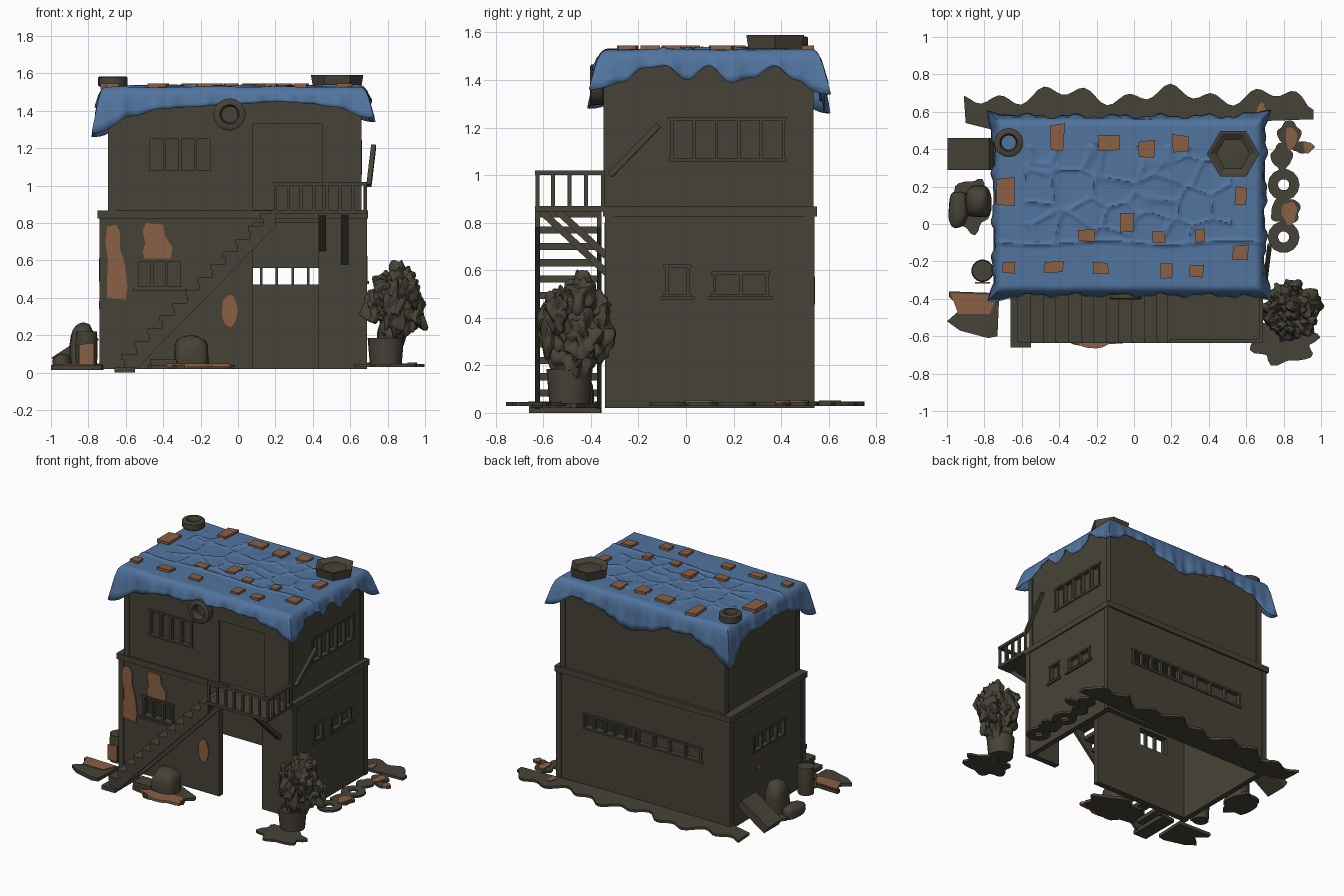
import bpy, bmesh, math, random
from mathutils import Vector, Matrix, noise

if "Cube" in bpy.data.objects:
    bpy.data.objects.remove(bpy.data.objects["Cube"])

random.seed(4)

def material(name, rgb):
    m = bpy.data.materials.new(name)
    m.diffuse_color = (*rgb, 1)
    m.use_nodes = True
    m.node_tree.nodes["Principled BSDF"].inputs["Base Color"].default_value = m.diffuse_color
    return m

OLIVE = material("dark olive", (0.062, 0.055, 0.038))
BLUE = material("tarp blue", (0.083, 0.175, 0.345))
CLAY = material("clay brown", (0.255, 0.115, 0.057))

def finish(name, bm, mat, smooth=False):
    bmesh.ops.recalc_face_normals(bm, faces=bm.faces)
    me = bpy.data.meshes.new(name)
    bm.to_mesh(me)
    bm.free()
    ob = bpy.data.objects.new(name, me)
    bpy.context.collection.objects.link(ob)
    me.materials.append(mat)
    if smooth:
        bpy.ops.object.select_all(action='DESELECT')
        ob.select_set(True)
        bpy.context.view_layer.objects.active = ob
        bpy.ops.object.shade_smooth_by_angle(angle=math.radians(40))
    return ob

def boxes(name, items, mat=OLIVE):
    """Axis-aligned boxes (x0,x1,y0,y1,z0,z1) joined in one object."""
    bm = bmesh.new()
    for a, b, c, d, e, f in items:
        m = Matrix.Translation(((a+b)/2, (c+d)/2, (e+f)/2)) @ Matrix.Diagonal((b-a, d-c, f-e, 1))
        bmesh.ops.create_cube(bm, size=1, matrix=m)
    return finish(name, bm, mat)

def beam(name, a, b, w, h, mat=OLIVE):
    a, b = Vector(a), Vector(b)
    rot = (b - a).to_track_quat('Y', 'Z').to_matrix().to_4x4()
    bm = bmesh.new()
    bmesh.ops.create_cube(bm, size=1, matrix=Matrix.Translation((a+b)/2) @ rot
                          @ Matrix.Diagonal((w, (b-a).length, h, 1)))
    return finish(name, bm, mat)

def prism(name, pts, axis, lo, hi, mat=OLIVE):
    """Outline extruded along an axis."""
    put = {'x': lambda p, q: (q, *p), 'y': lambda p, q: (p[0], q, p[1]), 'z': lambda p, q: (*p, q)}[axis]
    bm = bmesh.new()
    low = [bm.verts.new(put(p, lo)) for p in pts]
    top = [bm.verts.new(put(p, hi)) for p in pts]
    bm.faces.new(low)
    bm.faces.new(top)
    for i in range(len(pts)):
        j = (i + 1) % len(pts)
        bm.faces.new((low[i], low[j], top[j], top[i]))
    return finish(name, bm, mat)

def blob(cx, cy, rx, ry, wob=0.15, lobes=5, n=36):
    ph = random.uniform(0, 6.28)
    out = []
    for i in range(n):
        a = i * math.tau / n
        r = 1 + wob * math.sin(lobes*a + ph) + wob*0.4*math.sin((lobes+3)*a)
        out.append((cx + rx*r*math.cos(a), cy + ry*r*math.sin(a)))
    return out

def lathe(name, prof, n, loc, closed=False, rot=None, mat=OLIVE, smooth=True):
    bm = bmesh.new()
    rings = [[bm.verts.new((r*math.cos(k*math.tau/n), r*math.sin(k*math.tau/n), z)) for k in range(n)]
             for r, z in prof]
    for i in range(len(prof) if closed else len(prof)-1):
        p, q = rings[i], rings[(i+1) % len(prof)]
        for k in range(n):
            bm.faces.new((p[k], p[(k+1) % n], q[(k+1) % n], q[k]))
    bmesh.ops.remove_doubles(bm, verts=bm.verts, dist=1e-5)
    bm.transform(Matrix.Translation(loc) @ (rot or Matrix()))
    return finish(name, bm, mat, smooth)

def cut(ob, cutter):
    m = ob.modifiers.new("cut", 'BOOLEAN')
    m.operation, m.solver, m.object = 'DIFFERENCE', 'EXACT', cutter
    cutter.hide_render = True
    cutter.hide_viewport = True

# wall planes for each storey
PLANE = [dict(front=-0.335, back=0.535, left=-0.735, right=0.685),
         dict(front=-0.34, back=0.53, left=-0.69, right=0.655)]

def wallbox(side, s, a0, a1, z0, z1, d0, d1):
    """Box on a wall; d0..d1 is the distance outward from the wall plane."""
    p, sg = PLANE[s][side], 1 if side in ('back', 'right') else -1
    q0, q1 = sorted((p + sg*d0, p + sg*d1))
    return (a0, a1, q0, q1, z0, z1) if side in ('front', 'back') else (q0, q1, a0, a1, z0, z1)

holes, frames = [[], []], []

def window(side, s, a0, a1, z0, z1, panes, depth=0.025, sill=False):
    holes[s].append(wallbox(side, s, a0, a1, z0, z1, -depth, 0.05))
    f = 0.014
    def w(*v):
        frames.append(wallbox(side, s, *v, -0.02, 0.008))
    w(a0-f, a1+f, z1, z1+f)
    w(a0-f, a1+f, z0-f, z0)
    for k in range(panes + 1):
        c = a0 + (a1-a0)*k/panes
        w(c-f/2, c+f/2, z0, z1)
    if sill:
        frames.append(wallbox(side, s, a0-0.025, a1+0.025, z0-0.025, z0-0.01, -0.01, 0.015))

# windows
window('front', 0, -0.54, -0.30, 0.46, 0.59, 3, 0.06, True)
window('front', 1, -0.48, -0.14, 1.08, 1.25, 4)
window('right', 1, -0.06, 0.41, 1.07, 1.23, 5)
window('right', 0, -0.08, 0.01, 0.50, 0.61, 1, sill=True)
window('right', 0, 0.12, 0.34, 0.50, 0.58, 2, sill=True)
window('back', 0, 0.04, 0.46, 0.47, 0.56, 5, 0.06)
window('back', 0, -0.50, 0.02, 0.47, 0.56, 4)
window('left', 0, -0.10, 0.25, 0.50, 0.60, 4)
boxes("window_frames", frames)

# doorway below, recessed door above
holes[0].append(wallbox('front', 0, 0.08, 0.43, -0.1, 0.80, -0.08, 0.05))
holes[1].append(wallbox('front', 1, 0.08, 0.45, 0.87, 1.33, -0.015, 0.05))

# two storeys, the lower one hollow and open below
lower = boxes("lower_storey", [(-0.735, 0.685, -0.335, 0.535, 0.02, 0.85)])
cut(lower, boxes("lower_room_cutter", [(-0.695, 0.645, -0.29, 0.495, -0.1, 0.82)]))
cut(lower, boxes("lower_hole_cutter", holes[0]))
upper = boxes("upper_storey", [(-0.69, 0.655, -0.34, 0.53, 0.845, 1.515)])
cut(upper, boxes("upper_recess_cutter", holes[1]))
band = boxes("floor_band", [(-0.752, 0.695, -0.35, 0.55, 0.825, 0.868)])
cut(band, boxes("band_cutter", [(-0.7, 0.65, -0.3, 0.5, 0.8, 0.84)]))
posts = []
for s, (z0, z1) in enumerate([(0.02, 0.83), (0.86, 1.50)]):
    P = PLANE[s]
    for x, sx in ((P['left'], 1), (P['right'], -1)):
        for y, sy in ((P['front'], 1), (P['back'], -1)):
            xs, ys = sorted((x-sx*0.006, x+sx*0.035)), sorted((y-sy*0.006, y+sy*0.035))
            posts.append((*xs, *ys, z0, z1))
boxes("corner_posts", posts)

# worn plaster patches
prism("plaster_patch_tall", [(-0.70, 0.40), (-0.60, 0.39), (-0.59, 0.46), (-0.605, 0.58), (-0.63, 0.66), (-0.63, 0.75),
      (-0.65, 0.79), (-0.70, 0.78), (-0.71, 0.70), (-0.695, 0.60), (-0.70, 0.5)], 'y', -0.343, -0.334, CLAY)
prism("plaster_patch_upper", [(-0.50, 0.61), (-0.36, 0.61), (-0.35, 0.67), (-0.39, 0.73), (-0.40, 0.79),
      (-0.49, 0.80), (-0.51, 0.76), (-0.495, 0.69), (-0.51, 0.65)], 'y', -0.343, -0.334, CLAY)
prism("plaster_patch_oval", blob(-0.045, 0.33, 0.041, 0.085, 0.03), 'y', -0.343, -0.334, CLAY)
prism("plaster_patch_side", blob(0.2, 0.36, 0.02, 0.02, 0.1), 'x', -0.742, -0.734, CLAY)

# tarp: wrinkled sheet with a hanging skirt
X0, X1, Y0, Y1, NX, NY = -0.73, 0.68, -0.36, 0.555, 140, 92
HEM = [[1.28, 1.37, 1.41, 1.42, 1.43, 1.44, 1.45, 1.44, 1.42, 1.36],
       [1.36, 1.39, 1.45, 1.46, 1.40, 1.46, 1.39, 1.41, 1.46, 1.40, 1.34],
       [1.34, 1.43, 1.42, 1.36, 1.31, 1.35, 1.40, 1.40, 1.36, 1.26],
       [1.26, 1.37, 1.42, 1.40, 1.43, 1.41, 1.37, 1.28]]

def hem(side, t):
    k = HEM[side]
    f = t * (len(k) - 1)
    i = min(int(f), len(k) - 2)
    w = (1 - math.cos((f-i)*math.pi)) / 2
    return k[i]*(1-w) + k[i+1]*w

def sheet_z(x, y):
    z = 1.525 + 0.006*noise.noise((x*5, y*5, 0))
    if -0.58 < x < 0.52 and -0.1 < y < 0.42:
        d = noise.voronoi((x*5.5, y*6.5, 0.5))[0]
        z += 0.010*max(0, 1 - (d[1]-d[0])/0.15)
    z += 0.010*max(0, 1 - abs(y + 0.10 + 0.01*math.sin(x*9))/0.016)
    edge = min(x-X0, X1-x, y-Y0, Y1-y)
    return z - 0.02*max(0, 1 - edge/0.03)**2

bm = bmesh.new()
g = [[bm.verts.new((x, y, sheet_z(x, y))) for y in [Y0+(Y1-Y0)*j/NY for j in range(NY+1)]]
     for x in [X0+(X1-X0)*i/NX for i in range(NX+1)]]
for i in range(NX):
    for j in range(NY):
        bm.faces.new((g[i][j], g[i+1][j], g[i+1][j+1], g[i][j+1]))
rim = ([(g[i][0], 0, i/NX) for i in range(NX)] + [(g[NX][j], 1, j/NY) for j in range(NY)]
       + [(g[NX-i][NY], 2, i/NX) for i in range(NX)] + [(g[0][NY-j], 3, j/NY) for j in range(NY)])
cols = []
for k, (v, side, t) in enumerate(rim):
    u, w = (2*(v.co.x-X0)/(X1-X0) - 1), (2*(v.co.y-Y0)/(Y1-Y0) - 1)
    n = Vector((math.copysign(abs(u)**14, u), math.copysign(abs(w)**14, w), 0))
    c = abs(u*w)**10
    wave = 0.009*math.sin(k*0.27) + 0.005*math.sin(k*0.71)
    col = [v]
    for f in (0.25, 0.5, 0.75, 1.0):
        p = v.co + n*(0.006 + f*(0.014 + 0.03*c + wave))
        p.z = v.co.z + (hem(side, t) - v.co.z)*f
        col.append(bm.verts.new(p))
    cols.append(col)
for k in range(len(cols)):
    a, b = cols[k], cols[(k+1) % len(cols)]
    for f in range(4):
        bm.faces.new((a[f], a[f+1], b[f+1], b[f]))
tarp = finish("tarp", bm, BLUE, True)
sol = tarp.modifiers.new("thickness", 'SOLIDIFY')
sol.thickness, sol.offset = 0.007, 0

# bricks weighing down the tarp
for x, y, w, d in [(-.41, .46, .08, .16), (-.13, .43, .13, .09), (.07, .40, .09, .10), (.25, .43, .09, .10),
                   (-.69, .17, .10, .16), (.57, .15, .07, .11), (-.04, .01, .08, .12), (-.25, -.06, .10, .07),
                   (.13, -.07, .08, .07), (.35, -.06, .06, .07), (.57, -.15, .09, .08), (-.67, -.23, .08, .07),
                   (-.43, -.23, .11, .07), (-.18, -.24, .10, .07), (.17, -.25, .07, .09), (.33, -.25, .09, .07)]:
    pts = [(x + sx*w/2*random.uniform(.75, 1.05), y + sy*d/2*random.uniform(.75, 1.05))
           for sx, sy in ((-1, -1), (1, -1), (1, 1), (-1, 1))]
    prism("roof_brick", pts, 'z', 1.515, 1.546, CLAY)

# tyres and bent basin
TYRE = [(.045, 0), (.072, 0), (.078, .006), (.078, .048), (.07, .054), (.048, .054), (.045, .05), (.04, .02)]
lathe("roof_tyre", TYRE, 16, (-0.67, 0.435, 1.53), True)
lathe("hanging_tyre", [(r*1.1, z*1.1) for r, z in TYRE], 20, (-0.045, -0.345, 1.38), True,
      Matrix.Rotation(math.pi/2, 4, 'X'))
lathe("roof_basin", [(0, 1.53), (.13, 1.53), (.14, 1.59), (.125, 1.59), (.09, 1.57), (.02, 1.575), (0, 1.575)],
      6, (0.53, 0.375, 0), smooth=False)

# staircase with open risers
N, sx, sz, dx, dz = 12, -0.61, 0.03, 0.0675, 0.0685
saw = []
for i in range(N):
    saw += [(sx+i*dx, sz+i*dz), (sx+i*dx, sz+(i+1)*dz)]
saw += [(0.20, 0.852), (0.20, 0.78), (-0.54, 0.02), (-0.65, 0.0), (-0.65, 0.03)]
for y in (-0.635, -0.375):
    prism("stair_stringer", saw, 'y', y, y+0.02)
boxes("stair_treads", [(sx+i*dx-0.012, sx+(i+1)*dx, -0.63, -0.365, sz+(i+1)*dz-0.03, sz+(i+1)*dz)
                       for i in range(N)])
boxes("stair_foot", [(-0.66, -0.55, -0.66, -0.36, 0.0, 0.03)])

# balcony, railing and brackets
boxes("balcony_floor", [(0.18, 0.69, -0.635, -0.33, 0.848, 0.87)])
rail = [(0.19, 0.69, -0.635, -0.615, 1.0, 1.02), (0.67, 0.69, -0.635, -0.34, 1.0, 1.02)]
rail += [(x-.008, x+.008, -0.633, -0.617, 0.86, 1.01) for x in [0.20 + 0.069*k for k in range(8)]]
rail += [(0.672, 0.688, y-.008, y+.008, 0.86, 1.01) for y in (-0.56, -0.49, -0.42, -0.35)]
boxes("balcony_railing", rail)
for x, l in ((0.45, 0.20), (0.57, 0.27)):
    beam("balcony_bracket", (x, -0.34-l, 0.85), (x, -0.335, 0.86-l), 0.04, 0.03)
beam("leaning_pole", (0.70, -0.32, 1.0), (0.725, -0.115, 1.21), 0.025, 0.025)

# potted plant
lathe("plant_pot", [(0, .04), (.085, .04), (.097, .185), (.08, .185), (.078, .16), (0, .16)], 20, (0.79, -0.49, 0))
bm = bmesh.new()
for x, y, z, r, h in [(.83, -.47, .28, .08, .13), (.75, -.47, .36, .07, .09), (.93, -.44, .32, .07, .10),
                      (.88, -.45, .48, .065, .11), (.80, -.40, .44, .07, .08), (.84, -.37, .33, .06, .10),
                      (.83, -.56, .35, .06, .12), (.91, -.53, .43, .06, .08), (.78, -.53, .45, .05, .07)]:
    vs = bmesh.ops.create_icosphere(bm, subdivisions=4, radius=1)['verts']
    for v in vs:
        k = 1 + 0.75*noise.noise(v.co*2.0 + Vector((x, y, z))*30)
        v.co = Vector((x + v.co.x*r*k, y + v.co.y*r*k, z + v.co.z*h*k))
finish("plant_foliage", bm, OLIVE, True)

# ground debris patches
back = [(-0.74, 0.50), (0.96, 0.56), (0.96, 0.61)]
for i in range(61):
    x = 0.93 - i*1.84/60
    back.append((x, 0.69 + 0.03*math.sin(i*0.85) + 0.03*math.sin(i*0.33) - 0.06*(abs(x)/0.93)**10))
prism("back_ground_patch", back + [(-0.9, 0.54)], 'z', 0.03, 0.048)
for x, y, rx, ry in [(.83, .48, .06, .07), (.79, .36, .055, .07), (.90, .41, .06, .03), (.81, .07, .08, .07)]:
    prism("right_ground_patch", blob(x, y, rx, ry, .1, 4), 'z', 0.03, 0.046)
for y in (.21, -.07):
    lathe("right_ground_ring", [(.03, .03), (.085, .03), (.085, .046), (.03, .046)], 14, (0.80, y, 0), True)
for x, y, rx, ry in [(.84, .46, .03, .06), (.93, .41, .025, .03), (.83, .06, .04, .06), (.68, .60, .025, .045)]:
    prism("clay_shard", blob(x, y, rx, ry, .12, 3), 'z', 0.04, 0.053, CLAY)
prism("plant_ground_patch", blob(0.80, -0.63, 0.17, 0.115, .14, 6), 'z', 0.03, 0.046)
prism("left_front_patch", [(-1, -.52), (-.93, -.57), (-.78, -.61), (-.73, -.6), (-.72, -.37), (-.99, -.36),
                           (-.99, -.39), (-.92, -.45)], 'z', 0.015, 0.04)
prism("left_clay_patch", [(-.94, -.48), (-.77, -.48), (-.73, -.38), (-.98, -.37)], 'z', 0.032, 0.047, CLAY)
prism("left_side_patch", blob(-0.87, 0.10, 0.10, 0.14, .12), 'z', 0.02, 0.04)
prism("stair_ground_patch", blob(-0.25, -0.51, 0.22, 0.13, .10, 6), 'z', 0.02, 0.04)
prism("stair_clay_patch", blob(-0.20, -0.59, 0.16, 0.07, .12), 'z', 0.03, 0.048, CLAY)

# rubble, barrel and fallen slab
def rock(name, x, y, z, rx, ry, rz):
    b = bmesh.new()
    for v in bmesh.ops.create_icosphere(b, subdivisions=3, radius=1)['verts']:
        q = [math.copysign(abs(c)**0.7, c) for c in v.co]
        k = 1 + 0.12*noise.noise(v.co*1.5 + Vector((x, y, z))*9)
        v.co = Vector((x + q[0]*rx*k, y + q[1]*ry*k, max(0.02, z + q[2]*rz*k)))
    finish(name, b, OLIVE, True)

rock("left_rock", -0.83, 0.12, 0.08, 0.07, 0.09, 0.18)
rock("left_small_rock", -0.94, 0.08, 0.04, 0.05, 0.10, 0.06)
rock("stair_rock", -0.25, -0.48, 0.06, 0.095, 0.09, 0.14)
boxes("stair_rubble", [(-0.47, -0.33, -0.56, -0.45, 0.03, 0.07)])
lathe("barrel", [(0, .02), (.055, .02), (.06, .12), (.055, .22), (0, .22)], 18, (-0.81, -0.25, 0))
prism("barrel_clay_stain", [(-.85, .04), (-.77, .04), (-.77, .16), (-.85, .15)], 'y', -0.318, -0.309, CLAY)
beam("fallen_slab", (-0.98, 0.375, 0.055), (-0.76, 0.375, 0.20), 0.17, 0.06)
